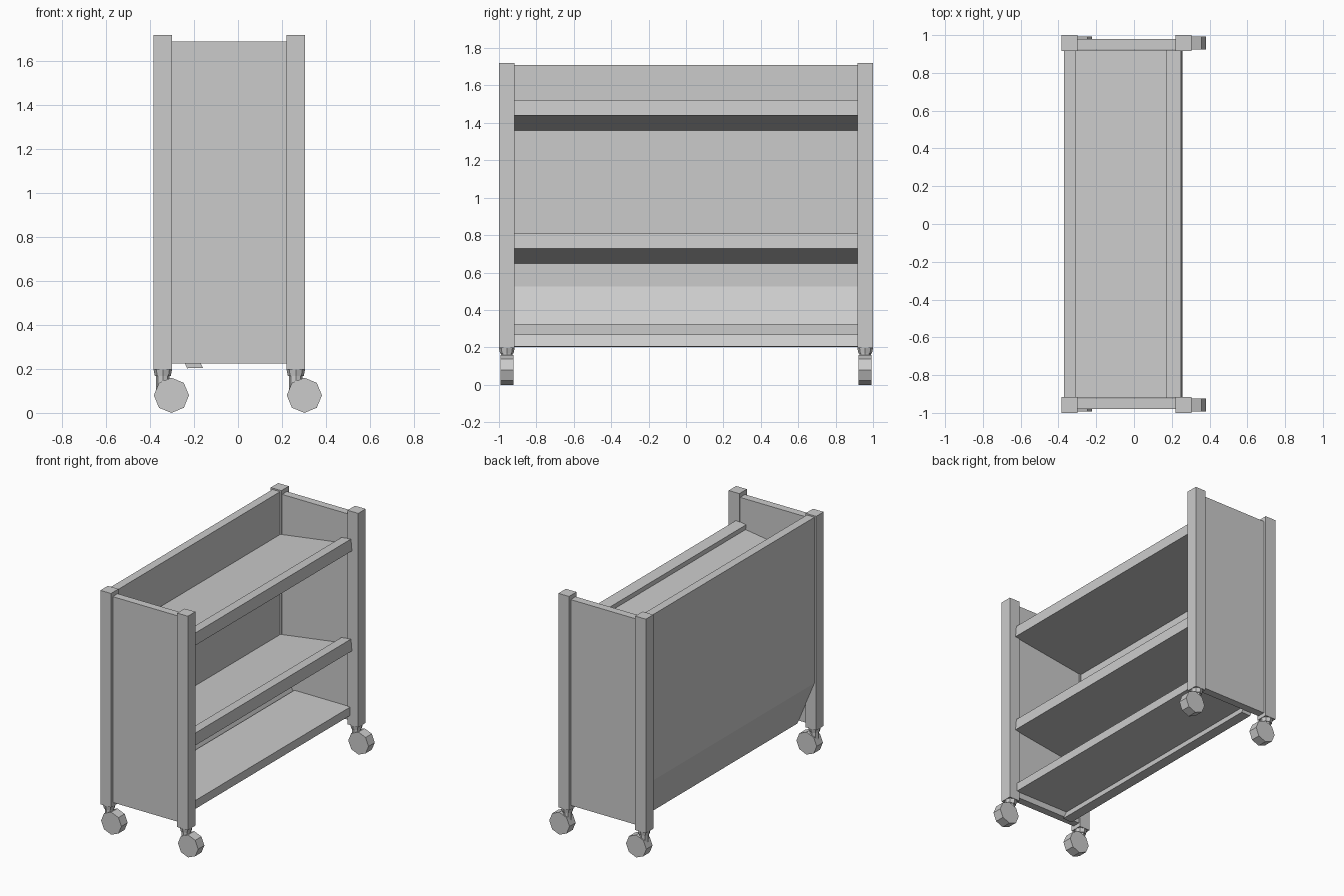
import bpy, bmesh, math
from mathutils import Matrix

if "Cube" in bpy.data.objects:
    bpy.data.objects.remove(bpy.data.objects["Cube"])


def finish(name, bm):
    bmesh.ops.recalc_face_normals(bm, faces=bm.faces)
    me = bpy.data.meshes.new(name)
    bm.to_mesh(me)
    bm.free()
    ob = bpy.data.objects.new(name, me)
    bpy.context.collection.objects.link(ob)
    return ob


def box(name, x0, x1, y0, y1, z0, z1):
    extrude(name, [(x0, z0), (x1, z0), (x1, z1), (x0, z1)], y0, y1)


def extrude(name, profile, y0, y1):
    """Extrude an (x, z) profile along y."""
    bm = bmesh.new()
    face = bm.faces.new([bm.verts.new((x, y0, z)) for x, z in profile])
    new = bmesh.ops.extrude_face_region(bm, geom=[face])["geom"]
    verts = [v for v in new if isinstance(v, bmesh.types.BMVert)]
    bmesh.ops.translate(bm, verts=verts, vec=(0, y1 - y0, 0))
    finish(name, bm)


def cylinder(name, centre, r0, r1, depth, sides, along_y=False):
    bm = bmesh.new()
    m = Matrix.Translation(centre)
    if along_y:
        m = m @ Matrix.Rotation(math.pi / 2, 4, 'X')
    bmesh.ops.create_cone(bm, cap_ends=True, segments=sides, radius1=r0,
                          radius2=r1, depth=depth, matrix=m)
    finish(name, bm)


INNER = 0.92

# Corner posts with casters
for fx, x in (("back", -0.342), ("front", 0.263)):
    for fy, s in (("left", -1), ("right", 1)):
        tag = f"{fx}_{fy}"
        y = s * 0.958
        box(f"{tag}_post", x - 0.042, x + 0.042, y - 0.042, y + 0.042, 0.197, 1.72)
        cylinder(f"{tag}_caster_plate", (x, y, 0.182), 0.036, 0.042, 0.03, 8)
        cylinder(f"{tag}_caster_stem", (x, y, 0.135), 0.03, 0.03, 0.09, 8)
        cylinder(f"{tag}_caster_wheel", (x + 0.039, y, 0.08), 0.08, 0.08, 0.07, 8, True)

# End panels
for side, s in (("left", -1), ("right", 1)):
    y0, y1 = sorted((s * 0.925, s * 0.98))
    box(f"{side}_end_panel", -0.31, 0.23, y0, y1, 0.225, 1.69)

# Back panel with a lower part that slants inward
extrude("back_panel", [(-0.37, 1.71), (-0.37, 0.53), (-0.232, 0.203),
                       (-0.16, 0.205), (-0.31, 0.525), (-0.31, 1.71)],
        -INNER, INNER)

# Tilted shelves with a raised front lip
for name, z in (("top_shelf", 1.44), ("middle_shelf", 0.728)):
    extrude(name, [(-0.312, z - 0.081), (0.256, z), (0.248, z + 0.082),
                   (0.17, z + 0.071), (0.175, z + 0.035), (-0.312, z - 0.035)],
            -INNER, INNER)

# Flat bottom shelf
box("bottom_shelf", -0.20, 0.242, -INNER, INNER, 0.265, 0.325)
